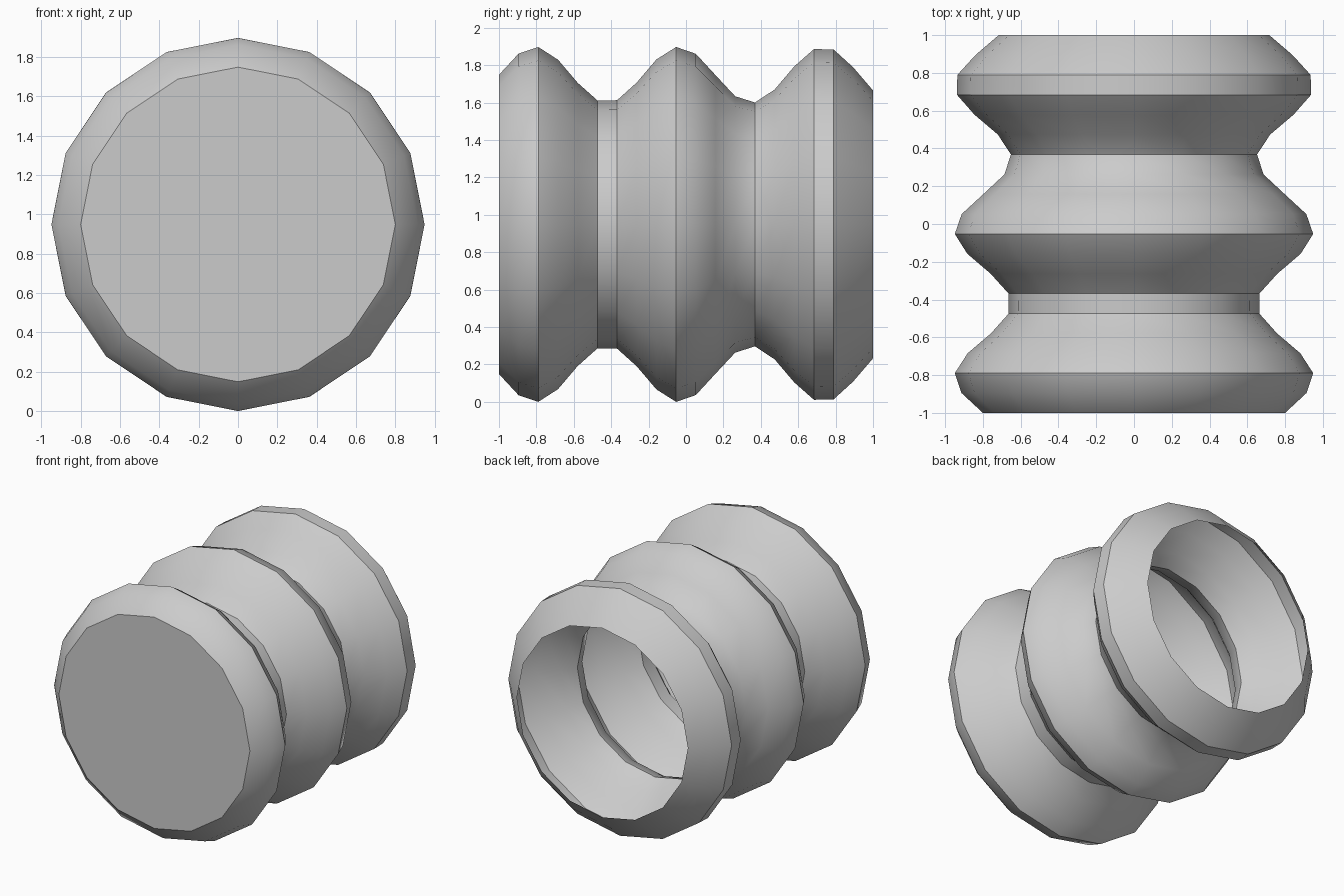
import bpy
import bmesh
import math

SIDES = 16
RINGS = 20
MEAN_RADIUS = 0.80
WAVE = 0.15
STEP = 0.858  # phase advance of the bellows wave per ring

cube = bpy.data.objects.get("Cube")
if cube:
    bpy.data.objects.remove(cube, do_unlink=True)

# Plain grey material
grey = bpy.data.materials.new("plain grey")
grey.use_nodes = True
colour = (0.6, 0.6, 0.6, 1.0)
grey.diffuse_color = colour
grey.node_tree.nodes["Principled BSDF"].inputs["Base Color"].default_value = colour

# Rippled tube: each ring's radius follows a sine wave along y
radii = [MEAN_RADIUS + WAVE * math.sin(STEP * i) for i in range(RINGS)]
centre_z = max(radii)
bm = bmesh.new()
rings = []
for i, radius in enumerate(radii):
    y = -1 + 2 * i / (RINGS - 1)
    ring = []
    for k in range(SIDES):
        a = math.tau * k / SIDES
        ring.append(bm.verts.new((radius * math.cos(a), y, centre_z + radius * math.sin(a))))
    rings.append(ring)

for near, far in zip(rings, rings[1:]):
    for k in range(SIDES):
        n = (k + 1) % SIDES
        bm.faces.new((near[k], near[n], far[n], far[k]))

# Closed front, open back
bm.faces.new(rings[0])
bmesh.ops.recalc_face_normals(bm, faces=bm.faces)
front = min(bm.faces, key=lambda f: f.calc_center_median().y)
if front.normal.y > 0:
    bmesh.ops.reverse_faces(bm, faces=bm.faces)

mesh = bpy.data.meshes.new("bellows_tube")
bm.to_mesh(mesh)
bm.free()
mesh.materials.append(grey)
tube = bpy.data.objects.new("bellows_tube", mesh)
bpy.context.collection.objects.link(tube)

# Smooth around the tube, crisp at ridges and grooves
bpy.ops.object.select_all(action="DESELECT")
tube.select_set(True)
bpy.context.view_layer.objects.active = tube
bpy.ops.object.shade_smooth_by_angle(angle=math.radians(30))
